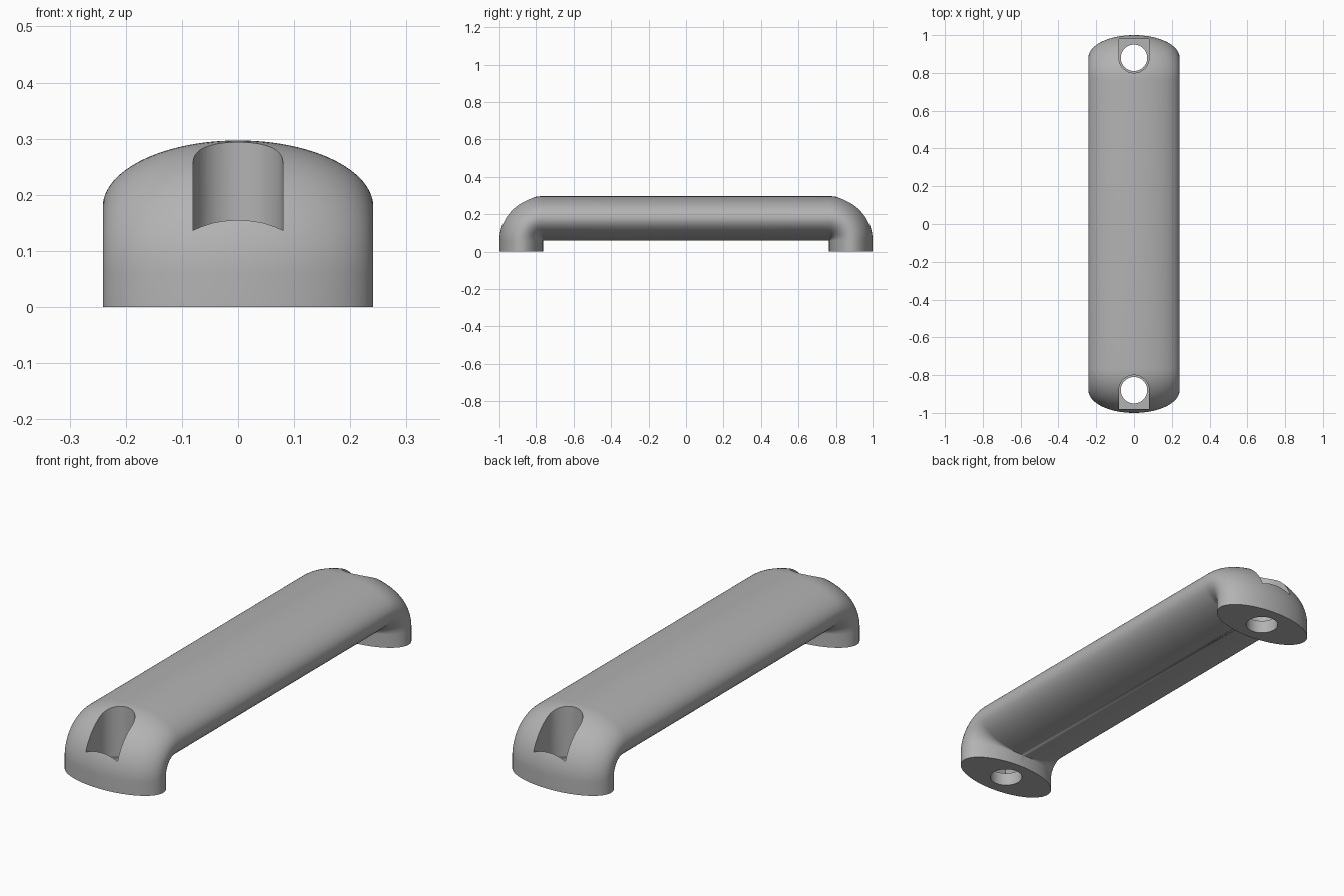
import bpy, bmesh
from math import sin, cos, pi, radians

cube = bpy.data.objects.get("Cube")
if cube:
    bpy.data.objects.remove(cube)

HALF_W, HALF_T = 0.241, 0.1185          # elliptical section half sizes
BEND_Y, BEND_Z = 1 - 2 * HALF_T, 0.06   # axis of each tight bend
HOLE_Y, FLOOR_Z = 0.88, 0.06
SIDES, BEND_STEPS = 96, 24

grey = bpy.data.materials.new("satin_grey")
grey.use_nodes = True
grey.diffuse_color = (0.45, 0.45, 0.45, 1)
grey.node_tree.nodes["Principled BSDF"].inputs["Base Color"].default_value = (0.45, 0.45, 0.45, 1)


def loft(name, rings):
    """Skin a list of closed rings and cap both ends."""
    bm = bmesh.new()
    loops = [[bm.verts.new(p) for p in ring] for ring in rings]
    n = len(loops[0])
    for a, b in zip(loops, loops[1:]):
        for i in range(n):
            j = (i + 1) % n
            bm.faces.new((a[i], a[j], b[j], b[i]))
    bm.faces.new(loops[0])
    bm.faces.new(loops[-1])
    bmesh.ops.remove_doubles(bm, verts=bm.verts, dist=1e-5)
    bmesh.ops.recalc_face_normals(bm, faces=bm.faces)
    mesh = bpy.data.meshes.new(name)
    bm.to_mesh(mesh)
    bm.free()
    mesh.materials.append(grey)
    obj = bpy.data.objects.new(name, mesh)
    bpy.context.collection.objects.link(obj)
    return obj


def section(side, angle, z):
    """Elliptical section turned about the bend axis; angle 0 is the foot."""
    ring = []
    for i in range(SIDES):
        t = 2 * pi * i / SIDES
        r = HALF_T * (1 + cos(t))
        ring.append((HALF_W * sin(t), side * (BEND_Y + r * cos(angle)), z + r * sin(angle)))
    return ring


# Handle body: foot, bend, straight grip, bend, foot
turns = [pi / 2 * k / BEND_STEPS for k in range(BEND_STEPS + 1)]
rings = [section(-1, 0, 0)]
rings += [section(-1, t, BEND_Z) for t in turns]
rings += [section(1, t, BEND_Z) for t in reversed(turns)]
rings += [section(1, 0, 0)]
handle = loft("handle", rings)


def prism(name, outline, low, high):
    return loft(name, [[(x, y, z) for x, y in outline] for z in (low, high)])


def arc(radius, start, end, steps, side):
    angles = [start + (end - start) * k / steps for k in range(steps + 1)]
    return [(radius * cos(a), side * (HOLE_Y + radius * sin(a))) for a in angles]


# Screw pocket and through hole at each end
cutters = []
for side, label in ((-1, "front"), (1, "back")):
    pocket = arc(0.08, -pi, 0, 32, side) + [(0.08, side * 0.98), (-0.08, side * 0.98)]
    hole = arc(0.07, 0, 2 * pi, 48, side)[:-1]
    cutters.append(prism(label + "_pocket_cutter", pocket, FLOOR_Z, 0.5))
    cutters.append(prism(label + "_hole_cutter", hole, -0.1, 0.2))

bpy.context.view_layer.objects.active = handle
handle.select_set(True)
for cutter in cutters:
    mod = handle.modifiers.new(cutter.name, 'BOOLEAN')
    mod.operation = 'DIFFERENCE'
    mod.solver = 'EXACT'
    mod.object = cutter
    bpy.ops.object.modifier_apply(modifier=mod.name)
    bpy.data.objects.remove(cutter)

bpy.ops.object.shade_smooth_by_angle(angle=radians(30))
